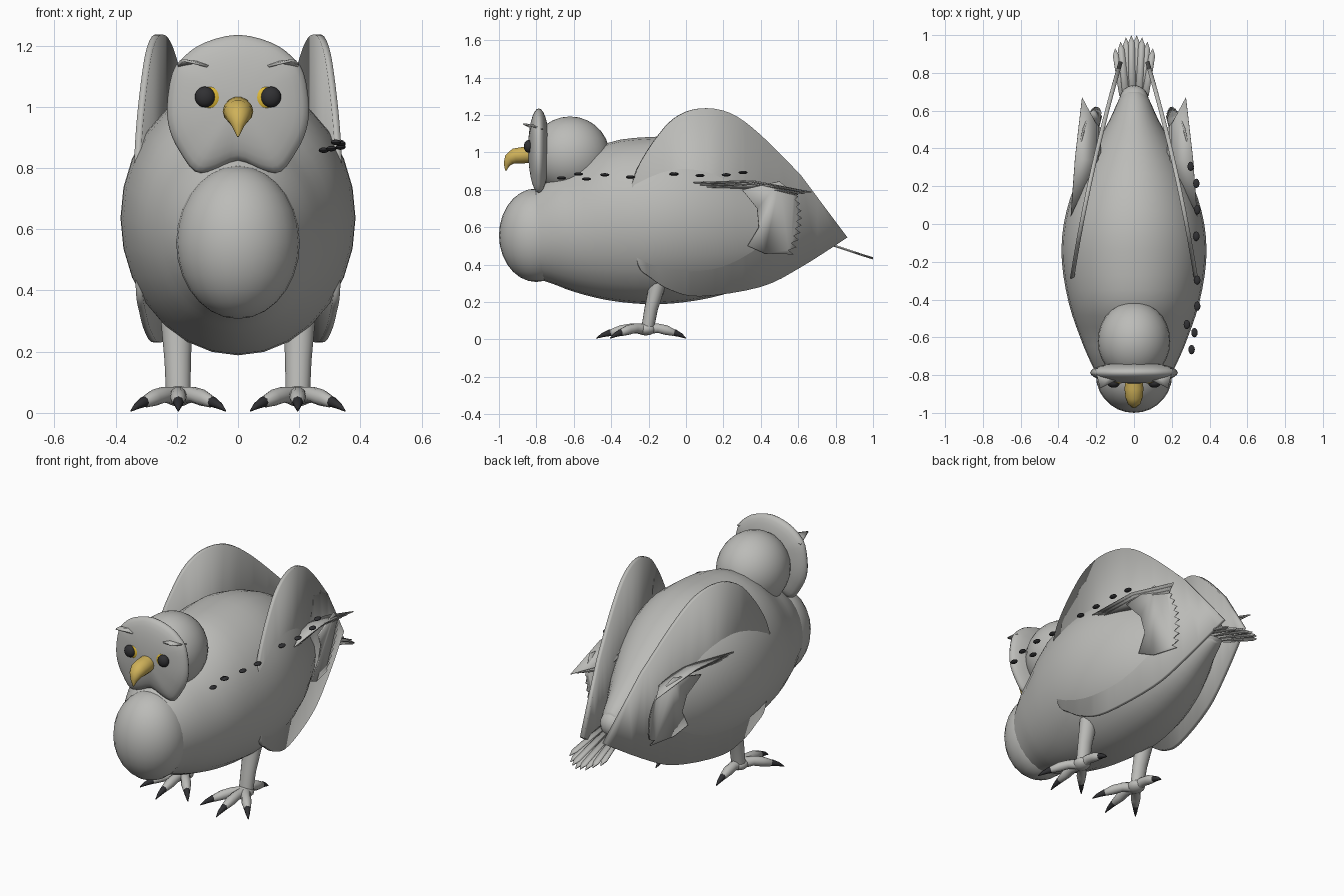
import bpy, bmesh, math
from mathutils import Vector

if "Cube" in bpy.data.objects:
    bpy.data.objects.remove(bpy.data.objects["Cube"])


def material(name, rgb):
    m = bpy.data.materials.new(name)
    m.diffuse_color = (*rgb, 1)
    m.use_nodes = True
    m.node_tree.nodes["Principled BSDF"].inputs["Base Color"].default_value = m.diffuse_color
    return m


GREY = material("soft grey", (0.5, 0.5, 0.48))
DARK = material("charcoal", (0.03, 0.03, 0.033))
GOLD = material("beak gold", (0.62, 0.44, 0.1))
YELLOW = material("eye yellow", (0.75, 0.5, 0.04))


def finish(name, bm, mat, angle=40):
    bmesh.ops.recalc_face_normals(bm, faces=bm.faces)
    me = bpy.data.meshes.new(name)
    bm.to_mesh(me)
    bm.free()
    ob = bpy.data.objects.new(name, me)
    bpy.context.collection.objects.link(ob)
    me.materials.append(mat)
    bpy.ops.object.select_all(action='DESELECT')
    ob.select_set(True)
    bpy.context.view_layer.objects.active = ob
    bpy.ops.object.shade_smooth_by_angle(angle=math.radians(angle))
    return ob


def ball(name, loc, radii, mat, seg=28):
    bm = bmesh.new()
    bmesh.ops.create_uvsphere(bm, u_segments=seg, v_segments=seg // 2, radius=1)
    bmesh.ops.scale(bm, vec=radii, verts=bm.verts)
    bmesh.ops.translate(bm, vec=loc, verts=bm.verts)
    return finish(name, bm, mat)


def skin(name, loops, mat):
    """Join equal-length point loops into a closed surface."""
    bm = bmesh.new()
    rows = [[bm.verts.new(p) for p in loop] for loop in loops]
    n = len(rows[0])
    for a, b in zip(rows, rows[1:]):
        for i in range(n):
            bm.faces.new((a[i], a[(i + 1) % n], b[(i + 1) % n], b[i]))
    bm.faces.new(rows[0])
    bm.faces.new(rows[-1])
    return finish(name, bm, mat, 60)


def tube(name, pts, mat, seg=12, upright=False):
    """Loft ellipses along a path of (x, y, z, width radius, height radius)."""
    loops = []
    for i, p in enumerate(pts):
        a, b = pts[max(i - 1, 0)], pts[min(i + 1, len(pts) - 1)]
        t = Vector((0, 1, 0)) if upright else (Vector(b[:3]) - Vector(a[:3])).normalized()
        u = Vector((1, 0, 0))
        u = (u - t * u.dot(t)).normalized()
        v = t.cross(u)
        loops.append([Vector(p[:3]) + u * p[3] * math.cos(k) + v * p[4] * math.sin(k)
                      for k in (math.tau * j / seg for j in range(seg))])
    return skin(name, loops, mat)


def plate(name, pts, thick, mat=GREY):
    """Thin sheet from an outline."""
    bm = bmesh.new()
    f = bm.faces.new([bm.verts.new(p) for p in pts])
    bmesh.ops.triangulate(bm, faces=[f])
    ob = finish(name, bm, mat)
    mod = ob.modifiers.new("thickness", 'SOLIDIFY')
    mod.thickness = thick
    mod.offset = 0
    return ob


def curve(pts, steps, closed=True):
    """Catmull-Rom points through an outline."""
    out, n = [], len(pts)
    for i in range(n if closed else n - 1):
        ids = [(i + k) % n if closed else min(max(i + k, 0), n - 1) for k in (-1, 0, 1, 2)]
        p0, p1, p2, p3 = (Vector(pts[k]) for k in ids)
        for s in range(steps):
            t = s / steps
            out.append(0.5 * (2 * p1 + (p2 - p0) * t + (2 * p0 - 5 * p1 + 4 * p2 - p3) * t * t
                              + (3 * p1 - p0 - 3 * p2 + p3) * t ** 3))
    return out if closed else out + [Vector(pts[-1])]


# Body: (y, bottom, top, half width)
sections = [(-0.85, .34, .77, .17), (-.72, .30, .87, .235), (-.6, .255, .93, .285),
            (-.42, .21, 1.05, .345), (-.2, .188, 1.082, .382), (0, .2, 1.075, .372),
            (.2, .24, 1.01, .315), (.4, .315, .89, .215), (.55, .40, .77, .13),
            (.66, .47, .68, .08), (.7, .5, .64, .05)]
rings = [(0, y, (lo + hi) / 2, w, (hi - lo) / 2)
         for y, lo, hi, w in curve([(*s,) for s in sections], 3, False)]
tube("body", rings, GREY, 28, True)
ball("chest", (0, -.8, .557), (.202, .2, .25), GREY)
ball("rump", (0, .655, .57), (.078, .08, .08), GREY, 20)

# Head and facial disc
ball("head", (0, -.62, .985), (.192, .212, .207), GREY)
half = [(.108, 1.21), (.175, 1.165), (.215, 1.11), (.232, 1.0), (.222, .92), (.19, .853),
        (.14, .788), (.08, .793)]
rim = curve([(0, 1.235)] + half + [(0, .825)] + [(-x, z) for x, z in reversed(half)], 3)
loops = []
for k in range(-7, 8):
    a = k / 7 * math.radians(86)
    loops.append([(p.x * math.cos(a), -.787 - .057 * math.sin(a), 1.02 + (p.y - 1.02) * math.cos(a))
                  for p in rim])
skin("facial_disc", loops, GREY)
tube("beak", [(0, -.82, .99, .045, .045), (0, -.87, .985, .05, .045), (0, -.915, .98, .047, .043),
              (0, -.943, .962, .036, .033), (0, -.958, .935, .019, .018),
              (0, -.964, .902, .003, .003)], GOLD, 14)


def wing_x(y):
    return .278 - .19 * y - .06 * y * y


wing_outline = curve([(-.29, .83), (-.25, .935), (-.165, 1.07), (-.06, 1.185), (.075, 1.235),
                      (.235, 1.21), (.395, 1.095), (.61, .88)], 4, False)
wing_outline += curve([(.86, .545), (.61, .385), (.395, .28), (.075, .23), (-.085, .265),
                       (-.19, .33), (-.257, .40), (-.285, .6)], 4, False)

for s, side in ((1, "right"), (-1, "left")):
    # Eyes and brow tufts
    ball(side + "_eye_ring", (s * .09, -.833, 1.03), (.036, .014, .038), YELLOW, 20)
    ball(side + "_eye", (s * .108, -.842, 1.032), (.033, .025, .034), DARK, 20)
    plate(side + "_brow", [(s * .205, -.765, 1.125), (s * .18, -.87, 1.152), (s * .09, -.825, 1.13),
                           (s * .1, -.78, 1.14)], .008)

    # Folded wing: leaf-shaped shell, split in strips so it bends cleanly
    bm = bmesh.new()
    bm.faces.new([bm.verts.new((0, p.x, p.y)) for p in wing_outline])
    for k in range(10):
        bmesh.ops.bisect_plane(bm, geom=bm.verts[:] + bm.edges[:] + bm.faces[:],
                               plane_co=(0, -.2 + .1 * k, 0), plane_no=(0, 1, 0))
    for v in bm.verts:
        v.co.x = s * wing_x(v.co.y)
    wing = finish(side + "_wing", bm, GREY)
    mod = wing.modifiers.new("thickness", 'SOLIDIFY')
    mod.thickness, mod.offset = .022, 0

    # Layered upper wing feathers, nearly level
    for k in range(3):
        d = .012 * k
        plate(side + "_upper_feather_%d" % (k + 1),
              [(s * (.335 - d), .04 + 3 * d, .838 - d), (s * (.312 - d), .35, .85 - d),
               (s * (.275 - d), .67 - 3 * d, .787 - d * .5), (s * (.2 - d), .53 - d, .797 - d),
               (s * (.2 - d), .33, .825 - d)], .006)

    # Hanging flight feathers with a toothed trailing edge
    edge = [(.33, .5), (.42, .46)]
    for k in range(9):
        t = k / 8
        y, z = .575 + .045 * math.sin(t * 2.6), .455 + .31 * t
        edge += [(y, z), (y - .028, z + .022)]
    edge += [(.5, .845), (.3, .8), (.38, .7), (.39, .6)]
    plate(side + "_flight_feathers",
          [(s * (wing_x(y) + .022 + .2 * (z - .45)), y, z) for y, z in edge], .008)

    # Legs, toes and claws
    tube(side + "_leg", [(s * .2, -.13, .42, .06, .055), (s * .2, -.15, .3, .052, .045),
                         (s * .197, -.185, .17, .043, .036), (s * .195, -.205, .06, .04, .034)], GREY, 16)
    ball(side + "_foot", (s * .195, -.215, .055), (.048, .055, .034), GREY, 16)
    toes = [(0, -.265), (.155, -.19), (-.155, -.19), (0, .215)]
    for k, (dx, dy) in enumerate(toes):
        def at(f, z, r):
            return (s * .195 + dx * f, -.215 + dy * f, z, r, r)
        tube("%s_toe_%d" % (side, k + 1), [at(.05, .055, .03), at(.3, .06, .026), at(.5, .05, .027),
                                           at(.7, .036, .019), at(.74, .033, .01)], GREY, 10)
        tube("%s_claw_%d" % (side, k + 1), [at(.62, .042, .016), at(.72, .036, .018),
                                            at(.88, .022, .011), at(1, .006, .002)], DARK, 8)

# Tail fan
for k in range(8):
    u = (k - 3.5) / 3.5
    tip = 1.0 - .07 * u * u
    lift = .004 * (k % 2)

    def spot(x, y):
        return (x, y, .523 - .33 * (y - .72) + lift)
    plate("tail_feather_%d" % (k + 1),
          [spot(.06 * u - .018, .68), spot(.095 * u - .017, tip - .04), spot(.1 * u, tip),
           spot(.095 * u + .017, tip - .04), spot(.06 * u + .018, .68)], .008)

# Row of dark flecks on the right flank
flecks = [(.305, -.665, .863), (.32, -.575, .884), (.28, -.532, .858), (.335, -.435, .88),
          (.335, -.297, .868), (.33, -.065, .884), (.335, .075, .876), (.33, .215, .88), (.3, .305, .892)]
for k, loc in enumerate(flecks):
    ball("fleck_%d" % (k + 1), loc, (.017, .025, .009), DARK, 12)
